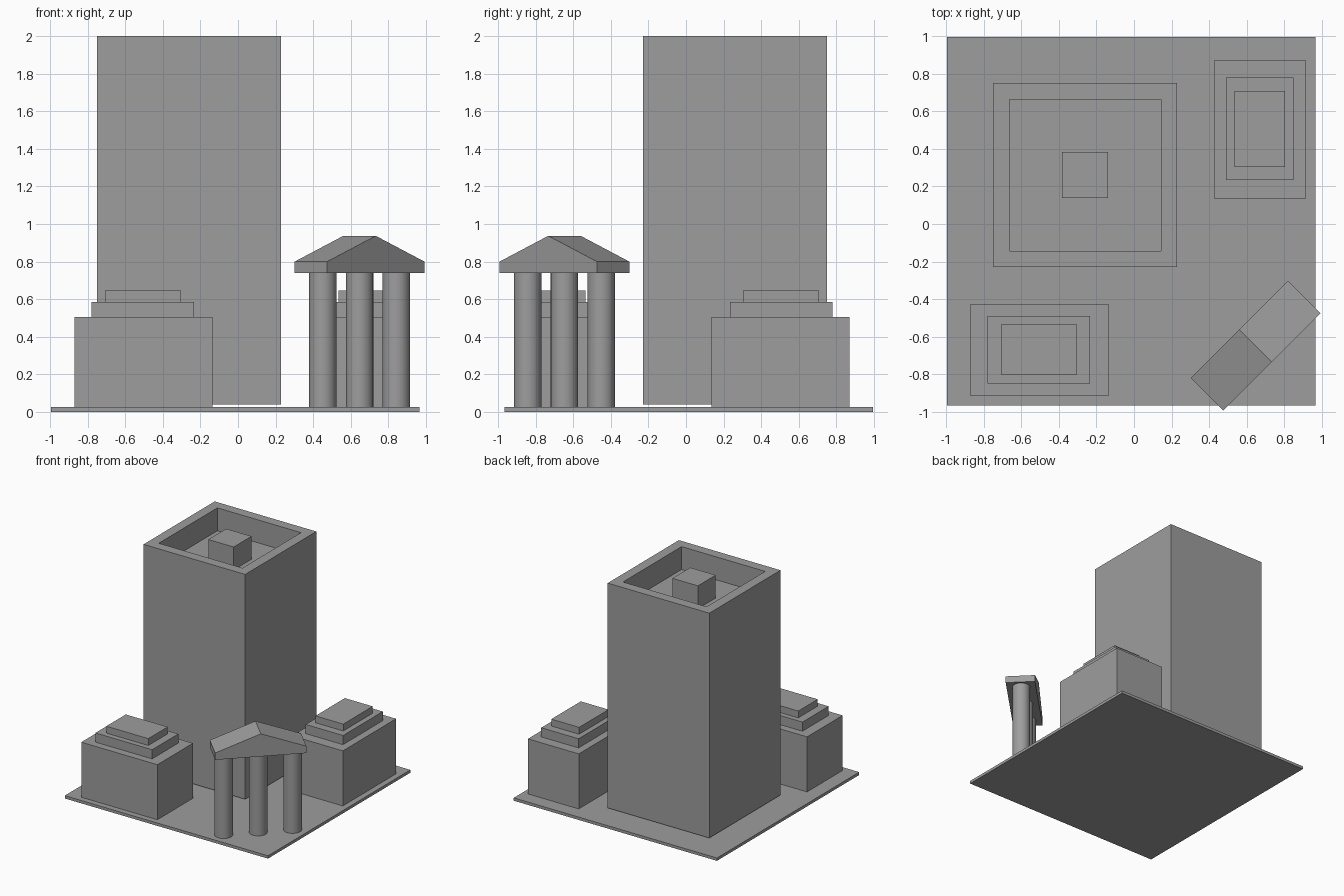
import bpy, bmesh, math
from mathutils import Vector

if "Cube" in bpy.data.objects:
    bpy.data.objects.remove(bpy.data.objects["Cube"])

stone = bpy.data.materials.new("plain_grey")
stone.diffuse_color = (0.34, 0.34, 0.34, 1)
stone.use_nodes = True
stone.node_tree.nodes["Principled BSDF"].inputs["Base Color"].default_value = stone.diffuse_color


def finish(name, bm):
    bmesh.ops.recalc_face_normals(bm, faces=bm.faces)
    mesh = bpy.data.meshes.new(name)
    bm.to_mesh(mesh)
    bm.free()
    mesh.materials.append(stone)
    obj = bpy.data.objects.new(name, mesh)
    bpy.context.collection.objects.link(obj)
    return obj


def box_bm(x0, x1, y0, y1, z0, z1):
    bm = bmesh.new()
    bmesh.ops.create_cube(bm, size=1)
    for v in bm.verts:
        v.co = Vector(((x0 + x1) / 2 + v.co.x * (x1 - x0),
                       (y0 + y1) / 2 + v.co.y * (y1 - y0),
                       (z0 + z1) / 2 + v.co.z * (z1 - z0)))
    return bm


def box(name, *dims):
    return finish(name, box_bm(*dims))


# Ground slab
box("base_slab", -0.995, 0.965, -0.965, 0.995, 0, 0.025)

# Tower with a sunken roof, hovering just above the slab
bm = box_bm(-0.75, 0.23, -0.23, 0.75, 0.04, 2.0)
bm.faces.ensure_lookup_table()
top = max(bm.faces, key=lambda f: f.calc_center_median().z)
bmesh.ops.inset_region(bm, faces=[top], thickness=0.1225)
pit = bmesh.ops.extrude_discrete_faces(bm, faces=[top])["faces"][0]
for v in pit.verts:
    v.co.z -= 0.2
finish("tower", bm)
box("tower_roof_block", -0.383, -0.138, 0.138, 0.383, 1.8, 2.0)

# Two stepped side buildings, mirrored across the diagonal
tiers = [
    (-0.87, -0.137, -0.915, -0.425, 0.025, 0.505),
    (-0.78, -0.233, -0.85, -0.49, 0.505, 0.585),
    (-0.708, -0.303, -0.803, -0.535, 0.585, 0.645),
]
for i, (x0, x1, y0, y1, z0, z1) in enumerate(tiers):
    box(f"front_building_tier_{i + 1}", x0, x1, y0, y1, z0, z1)
    box(f"side_building_tier_{i + 1}", -y1, -y0, -x1, -x0, z0, z1)

# Temple: three columns on the diagonal under a gabled roof
centre = Vector((0.647, -0.647, 0))
along = Vector((1, 1, 0)).normalized()
across = Vector((1, -1, 0)).normalized()

for i in (-1, 0, 1):
    bm = bmesh.new()
    bmesh.ops.create_cone(bm, cap_ends=True, segments=32, radius1=0.073,
                          radius2=0.073, depth=0.715)
    bmesh.ops.translate(bm, verts=bm.verts,
                        vec=centre + along * (0.277 * i) + Vector((0, 0, 0.3825)))
    col = finish(f"column_{i + 2}", bm)
    bpy.ops.object.select_all(action='DESELECT')
    col.select_set(True)
    bpy.context.view_layer.objects.active = col
    bpy.ops.object.shade_smooth_by_angle(angle=math.radians(40))

profile = [(-0.366, 0.74), (0.366, 0.74), (0.366, 0.80), (0, 0.937), (-0.366, 0.80)]
bm = bmesh.new()
face = bm.faces.new([bm.verts.new(centre + along * s - across * 0.122 + Vector((0, 0, z)))
                     for s, z in profile])
ext = bmesh.ops.extrude_face_region(bm, geom=[face], use_keep_orig=True)
bmesh.ops.translate(bm, vec=across * 0.244,
                    verts=[g for g in ext["geom"] if isinstance(g, bmesh.types.BMVert)])
finish("temple_roof", bm)
